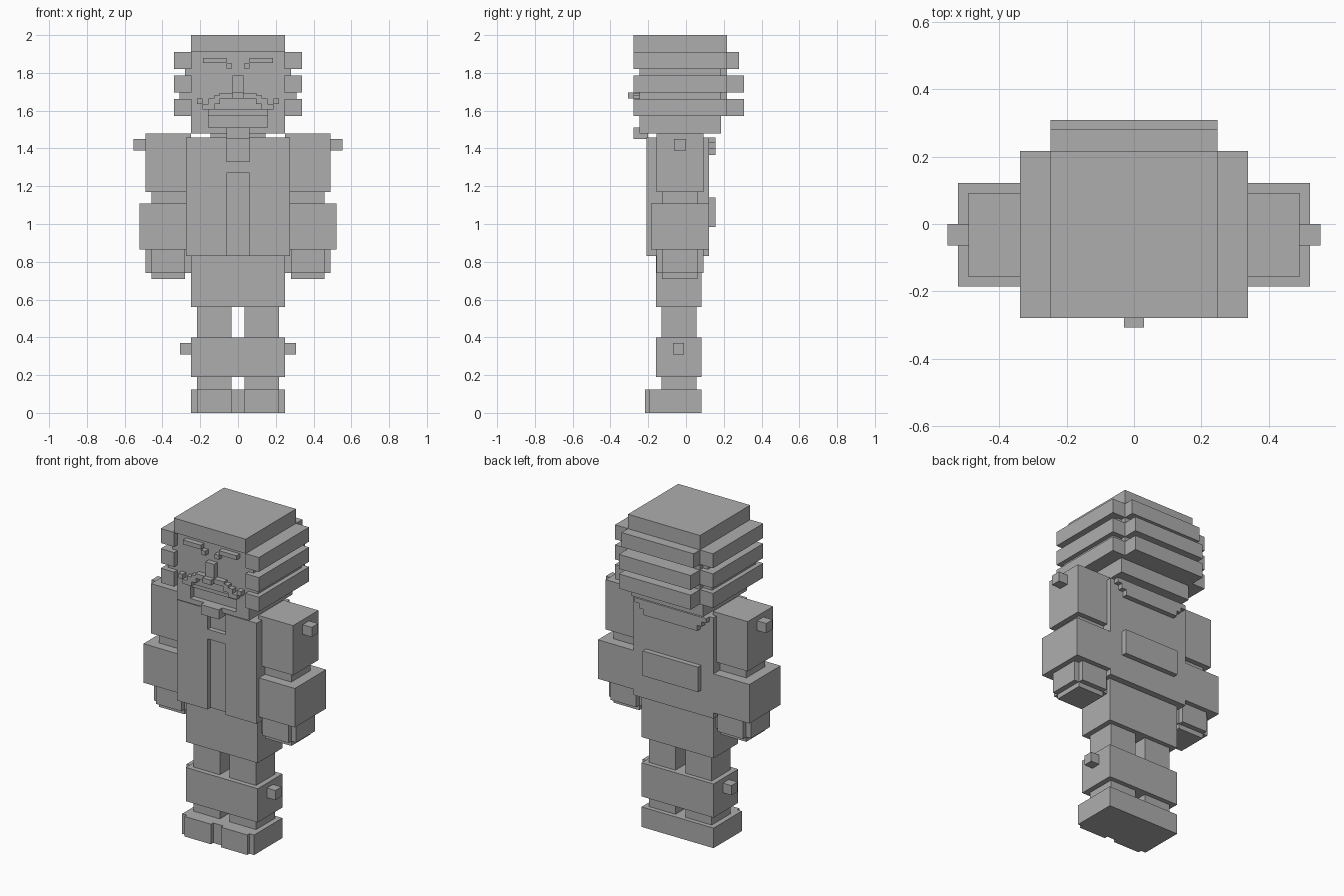
import bpy
import bmesh

if "Cube" in bpy.data.objects:
    bpy.data.objects.remove(bpy.data.objects["Cube"], do_unlink=True)

# Single matte grey
grey = bpy.data.materials.new("grey")
grey.use_nodes = True
GREY = (0.42, 0.42, 0.42, 1.0)
grey.diffuse_color = GREY
grey.node_tree.nodes["Principled BSDF"].inputs["Base Color"].default_value = GREY


def blocks(name, *boxes, mirror=False):
    """One object of boxes, each (x0, x1, y0, y1, z0, z1); mirror repeats them at -x."""
    bm = bmesh.new()
    for x0, x1, y0, y1, z0, z1 in boxes:
        for a, b in ([(x0, x1), (-x1, -x0)] if mirror else [(x0, x1)]):
            made = bmesh.ops.create_cube(bm, size=1)
            for v in made["verts"]:
                v.co = (b if v.co.x > 0 else a, y1 if v.co.y > 0 else y0,
                        z1 if v.co.z > 0 else z0)
    mesh = bpy.data.meshes.new(name)
    bm.to_mesh(mesh)
    bm.free()
    mesh.materials.append(grey)
    obj = bpy.data.objects.new(name, mesh)
    bpy.context.collection.objects.link(obj)
    return obj


def wide(w, y0, y1, z0, z1):
    """Box centred on x = 0 with half width w."""
    return (-w, w, y0, y1, z0, z1)


# Feet and legs
blocks("shoes", wide(0.248, -0.195, 0.083, 0, 0.125))
blocks("toe_caps", (0.034, 0.216, -0.217, -0.19, 0, 0.125), mirror=True)
blocks("legs", (0.034, 0.216, -0.13, 0.055, 0.1, 0.58), mirror=True)
blocks("knee_block", wide(0.248, -0.16, 0.083, 0.19, 0.40))
blocks("knee_knobs", (0.24, 0.307, -0.07, -0.01, 0.31, 0.37), mirror=True)
blocks("hips", wide(0.248, -0.16, 0.083, 0.56, 0.85))

# Torso with an open front slot and neck notch
blocks("torso", wide(0.275, -0.18, 0.123, 0.83, 1.458))
blocks("jacket_panels", (0.062, 0.275, -0.21, -0.175, 0.83, 1.458), mirror=True)
blocks("jacket_clasp", wide(0.062, -0.21, -0.175, 1.27, 1.33))
blocks("back_plate", wide(0.19, 0.12, 0.155, 0.985, 1.14))
blocks("back_collar", wide(0.248, 0.12, 0.155, 1.43, 1.458),
       wide(0.217, 0.12, 0.155, 1.40, 1.43), wide(0.186, 0.12, 0.155, 1.365, 1.40))
blocks("neck", wide(0.145, -0.13, 0.09, 1.44, 1.49))

# Arms
blocks("upper_arms", (0.25, 0.49, -0.157, 0.092, 1.17, 1.48), mirror=True)
blocks("shoulder_knobs", (0.48, 0.553, -0.063, 0, 1.39, 1.45), mirror=True)
blocks("elbows", (0.26, 0.457, -0.127, 0.06, 1.10, 1.18), mirror=True)
blocks("forearms", (0.26, 0.522, -0.186, 0.122, 0.865, 1.108), mirror=True)
blocks("hands", (0.28, 0.457, -0.127, 0.06, 0.71, 0.87),
       (0.28, 0.457, -0.157, 0.092, 0.74, 0.87),
       (0.25, 0.49, -0.127, 0.06, 0.74, 0.87), mirror=True)

# Head, built around a sunken mouth
FACE = -0.245
blocks("head", wide(0.248, -0.21, 0.185, 1.48, 1.92),
       wide(0.248, FACE, -0.2, 1.605, 1.92), wide(0.248, FACE, -0.2, 1.48, 1.51),
       (-0.248, -0.157, FACE, -0.2, 1.51, 1.605), (0.157, 0.248, FACE, -0.2, 1.51, 1.605))
blocks("upper_lip", wide(0.157, -0.228, -0.2, 1.575, 1.605))

# Hair: cap, side and back bands, recessed layers between them
blocks("hair_cap", wide(0.248, -0.278, 0.217, 1.91, 2.0))
BANDS = [(1.82, 1.91, 0.28), (1.695, 1.785, 0.308), (1.572, 1.663, 0.308)]
for i, (z0, z1, back) in enumerate(BANDS, 1):
    blocks(f"side_hair_{i}", (0.246, 0.338, -0.278, 0.217, z0, z1), mirror=True)
    blocks(f"back_hair_{i}", wide(0.248, 0.17, back, z0, z1))
blocks("hair_underlayer", wide(0.248, 0.1, 0.217, 1.575, 1.91))
blocks("hair_fill", (0.24, 0.28, FACE, 0.185, 1.78, 1.825),
       (0.24, 0.31, FACE, 0.185, 1.66, 1.70), mirror=True)

# Face details
blocks("eyebrows", (0.062, 0.185, -0.278, -0.24, 1.853, 1.88),
       (0.032, 0.062, -0.278, -0.24, 1.822, 1.85), mirror=True)
blocks("nose", wide(0.03, -0.278, -0.24, 1.665, 1.785),
       wide(0.03, -0.307, -0.24, 1.665, 1.697))
blocks("moustache", (0, 0.127, -0.278, -0.24, 1.664, 1.68),
       (0, 0.098, -0.278, -0.24, 1.664, 1.694),
       (0.095, 0.157, -0.278, -0.24, 1.635, 1.664),
       (0.125, 0.187, -0.278, -0.24, 1.607, 1.635),
       (0.187, 0.217, -0.278, -0.24, 1.635, 1.665), mirror=True)
blocks("goatee", wide(0.062, -0.278, -0.2, 1.45, 1.51))
